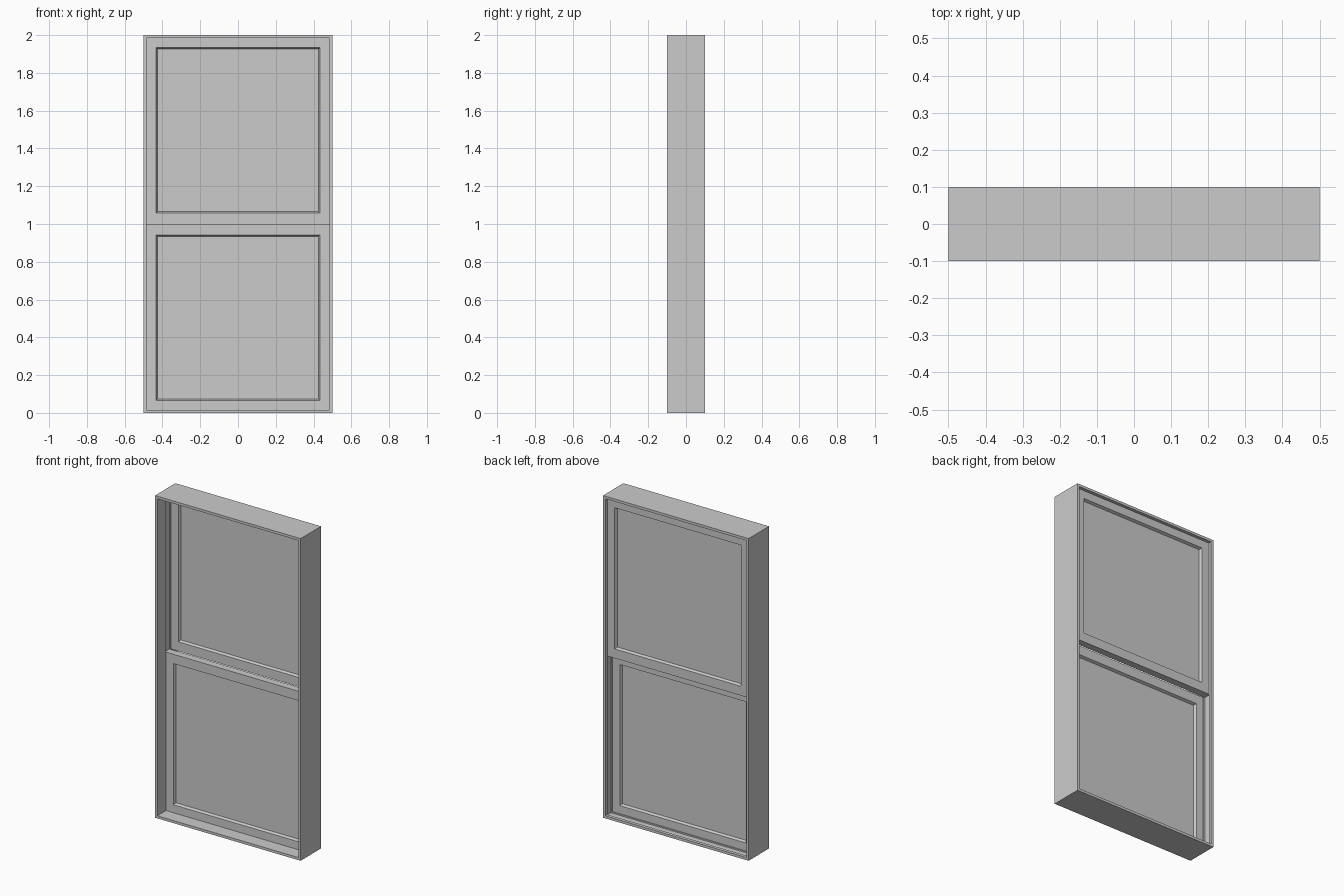
import bpy
import bmesh

if "Cube" in bpy.data.objects:
    bpy.data.objects.remove(bpy.data.objects["Cube"])

grey = bpy.data.materials.new("light_grey")
grey.use_nodes = True
colour = (0.6, 0.6, 0.6, 1)
grey.diffuse_color = colour
grey.node_tree.nodes["Principled BSDF"].inputs["Base Color"].default_value = colour


def finish(name, bm):
    bmesh.ops.recalc_face_normals(bm, faces=bm.faces)
    mesh = bpy.data.meshes.new(name)
    bm.to_mesh(mesh)
    bm.free()
    mesh.materials.append(grey)
    obj = bpy.data.objects.new(name, mesh)
    bpy.context.collection.objects.link(obj)
    return obj


def ring(name, half_width, z0, z1, profile):
    """Sweep a closed (inset, y) profile round a rectangle with mitred corners."""
    bm = bmesh.new()
    loops = []
    for inset, y in profile:
        w, lo, hi = half_width - inset, z0 + inset, z1 - inset
        loops.append([bm.verts.new((x, y, z))
                      for x, z in ((-w, lo), (w, lo), (w, hi), (-w, hi))])
    for a, b in zip(loops, loops[1:] + loops[:1]):
        for i in range(4):
            j = (i + 1) % 4
            bm.faces.new((a[i], a[j], b[j], b[i]))
    return finish(name, bm)


def box(name, x0, x1, y0, y1, z0, z1):
    bm = bmesh.new()
    bmesh.ops.create_cube(bm, size=1)
    for v in bm.verts:
        v.co = ((x0 + x1) / 2 + v.co.x * (x1 - x0),
                (y0 + y1) / 2 + v.co.y * (y1 - y0),
                (z0 + z1) / 2 + v.co.z * (z1 - z0))
    return finish(name, bm)


WALL = 0.016      # frame thickness
TRACK = 0.008     # frame thickness inside the sash tracks
LOWER = (-0.015, 0.03)
UPPER = (0.035, 0.08)

# Outer frame with a track for each sash
profile = [(0, -0.1), (WALL, -0.1)]
for y0, y1 in (LOWER, UPPER):
    profile += [(WALL, y0), (TRACK, y0), (TRACK, y1), (WALL, y1)]
profile += [(WALL, 0.1), (0, 0.1)]
ring("outer_frame", 0.5, 0, 2, profile)


# Sash: chamfered surround with a pane set in the middle
def sash(name, z0, z1, depth):
    y0, y1 = depth
    mid = (y0 + y1) / 2
    half = 0.5 - TRACK
    rail, lip, pane = 0.058, 0.007, 0.006
    ring(name + "_sash", half, z0, z1, [
        (0, y0), (rail, y0), (rail + lip, mid - pane),
        (rail + lip, mid + pane), (rail, y1), (0, y1)])
    inset = rail + lip / 2
    box(name + "_pane", -half + inset, half - inset, mid - pane, mid + pane,
        z0 + inset, z1 - inset)


sash("lower", TRACK, 1.0, LOWER)
sash("upper", 1.0, 2 - TRACK, UPPER)
